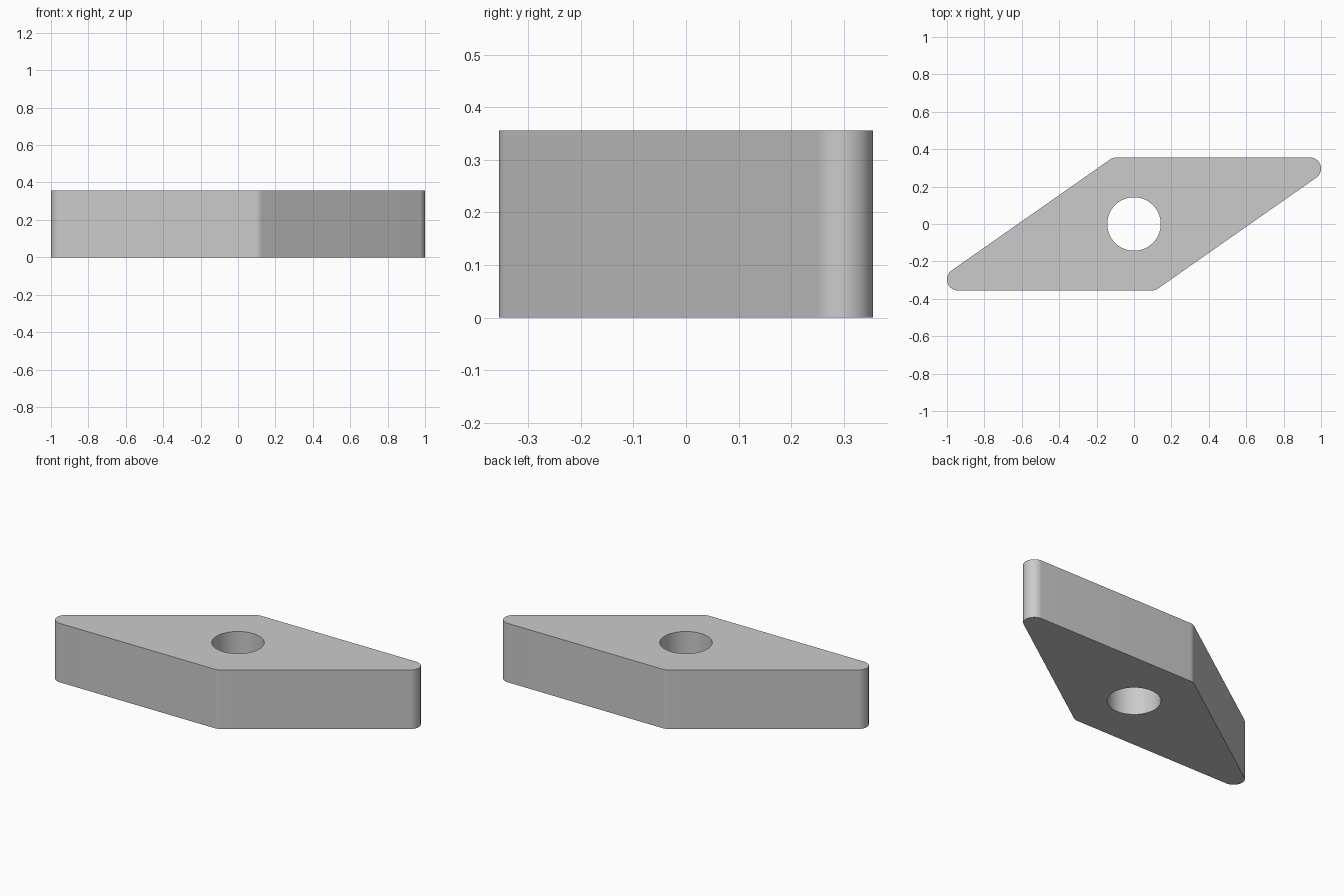
import bpy, bmesh
from math import sin, cos, tan, pi, radians

if "Cube" in bpy.data.objects:
    bpy.data.objects.remove(bpy.data.objects["Cube"])

HALF = 0.356            # half width in y, also the inscribed radius
HEIGHT = 0.356
HOLE_R = 0.143
ACUTE = radians(35)
SIDE = 2 * HALF / sin(ACUTE)
SHARP_X = SIDE * (1 + cos(ACUTE)) / 2
CORNER_R = (SHARP_X - 1) / (1 / tan(ACUTE / 2) - 1)


def arc(cx, cy, r, start, end, steps):
    return [(cx + r * cos(start + (end - start) * i / steps),
             cy + r * sin(start + (end - start) * i / steps))
            for i in range(steps + 1)]


# Rounded rhombus outline: one acute and one obtuse corner, then rotated half a turn
cy = HALF - CORNER_R
acute_x = 1 - CORNER_R
blunt_x = -(SIDE * (1 - cos(ACUTE)) / 2) + CORNER_R * tan(ACUTE / 2)
half = arc(acute_x, cy, CORNER_R, ACUTE - pi / 2, pi / 2, 24)
half += arc(blunt_x, cy, CORNER_R, pi / 2, pi / 2 + ACUTE, 8)
outline = half + [(-x, -y) for x, y in half]
hole = arc(0, 0, HOLE_R, 0, 2 * pi, 96)[:-1]

# Fill between outline and hole, then extrude to a plate
bm = bmesh.new()
edges = []
for loop in (outline, hole):
    verts = [bm.verts.new((x, y, 0)) for x, y in loop]
    edges += [bm.edges.new((verts[i - 1], verts[i])) for i in range(len(verts))]
bmesh.ops.triangle_fill(bm, use_beauty=True, edges=edges, normal=(0, 0, -1))
result = bmesh.ops.extrude_face_region(bm, geom=bm.faces[:], use_keep_orig=True)
top = [g for g in result["geom"] if isinstance(g, bmesh.types.BMVert)]
bmesh.ops.translate(bm, verts=top, vec=(0, 0, HEIGHT))
bmesh.ops.recalc_face_normals(bm, faces=bm.faces[:])

mesh = bpy.data.meshes.new("rhombic_plate")
bm.to_mesh(mesh)
bm.free()
plate = bpy.data.objects.new("rhombic_plate", mesh)
bpy.context.collection.objects.link(plate)

# Smooth rounded corners and bore, crisp rims
bpy.context.view_layer.objects.active = plate
plate.select_set(True)
bpy.ops.object.shade_smooth_by_angle(angle=radians(30))
